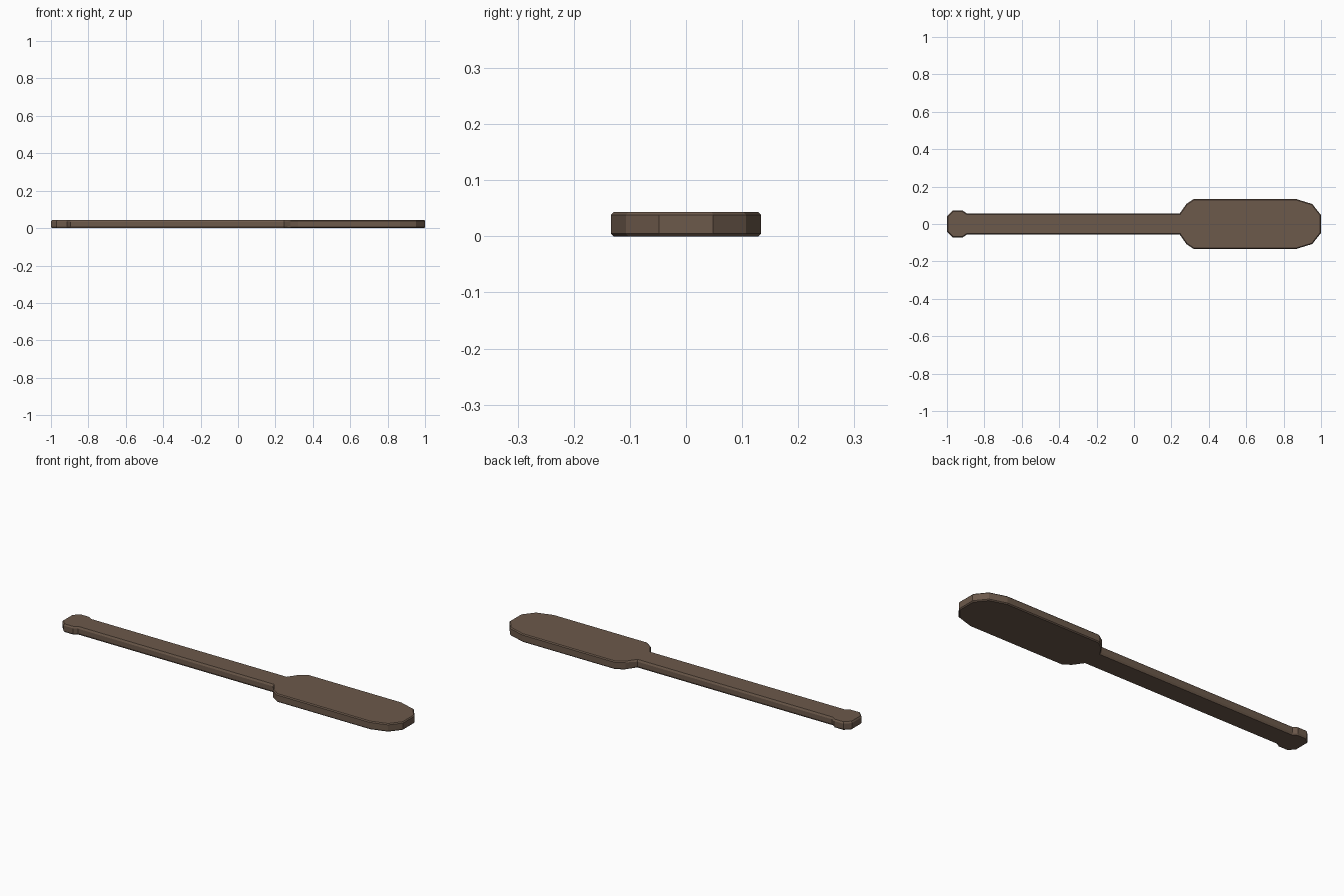
import bpy, bmesh
from mathutils import Vector

if "Cube" in bpy.data.objects:
    bpy.data.objects.remove(bpy.data.objects["Cube"])

HEIGHT = 0.043
INSET = 0.005

# Half outline of the paddle, butt to tip: x, y, depth of the edge chamfer
half = [
    (-1.0, 0.04, 0.008), (-0.97, 0.071, 0.008), (-0.915, 0.071, 0.008),
    (-0.895, 0.057, 0.01), (0.245, 0.057, 0.01),
    (0.28, 0.107, 0.005), (0.32, 0.134, 0.005), (0.865, 0.134, 0.005),
    (0.953, 0.107, 0.005), (1.0, 0.048, 0.005),
]
# Full loop, counter-clockwise
loop = [(x, -y, d) for x, y, d in half] + list(reversed(half))
pts = [Vector((x, y)) for x, y, _ in loop]
n = len(loop)


def inset_point(i, amount):
    """Move an outline corner inwards by a mitred distance."""
    a = (pts[i] - pts[i - 1]).normalized()
    b = (pts[(i + 1) % n] - pts[i]).normalized()
    na, nb = Vector((-a.y, a.x)), Vector((-b.y, b.x))
    return pts[i] + (na + nb) * amount / (1 + na.dot(nb))


# Four rings: bottom face, lower side edge, upper side edge, top face
bm = bmesh.new()
inner = [inset_point(i, INSET) for i in range(n)]
rings = [
    [bm.verts.new((p.x, p.y, 0)) for p in inner],
    [bm.verts.new((x, y, d)) for x, y, d in loop],
    [bm.verts.new((x, y, HEIGHT - d)) for x, y, d in loop],
    [bm.verts.new((p.x, p.y, HEIGHT)) for p in inner],
]
for low, high in zip(rings, rings[1:]):
    for i in range(n):
        j = (i + 1) % n
        bm.faces.new((low[i], low[j], high[j], high[i]))
bm.faces.new(reversed(rings[0]))
bm.faces.new(rings[-1])
bmesh.ops.recalc_face_normals(bm, faces=bm.faces)

mesh = bpy.data.meshes.new("wooden_paddle")
bm.to_mesh(mesh)
bm.free()
paddle = bpy.data.objects.new("wooden_paddle", mesh)
bpy.context.collection.objects.link(paddle)

# Dark brown wood
wood = bpy.data.materials.new("brown_wood")
wood.diffuse_color = (0.15, 0.10, 0.07, 1)
wood.use_nodes = True
wood.node_tree.nodes["Principled BSDF"].inputs["Base Color"].default_value = wood.diffuse_color
mesh.materials.append(wood)
